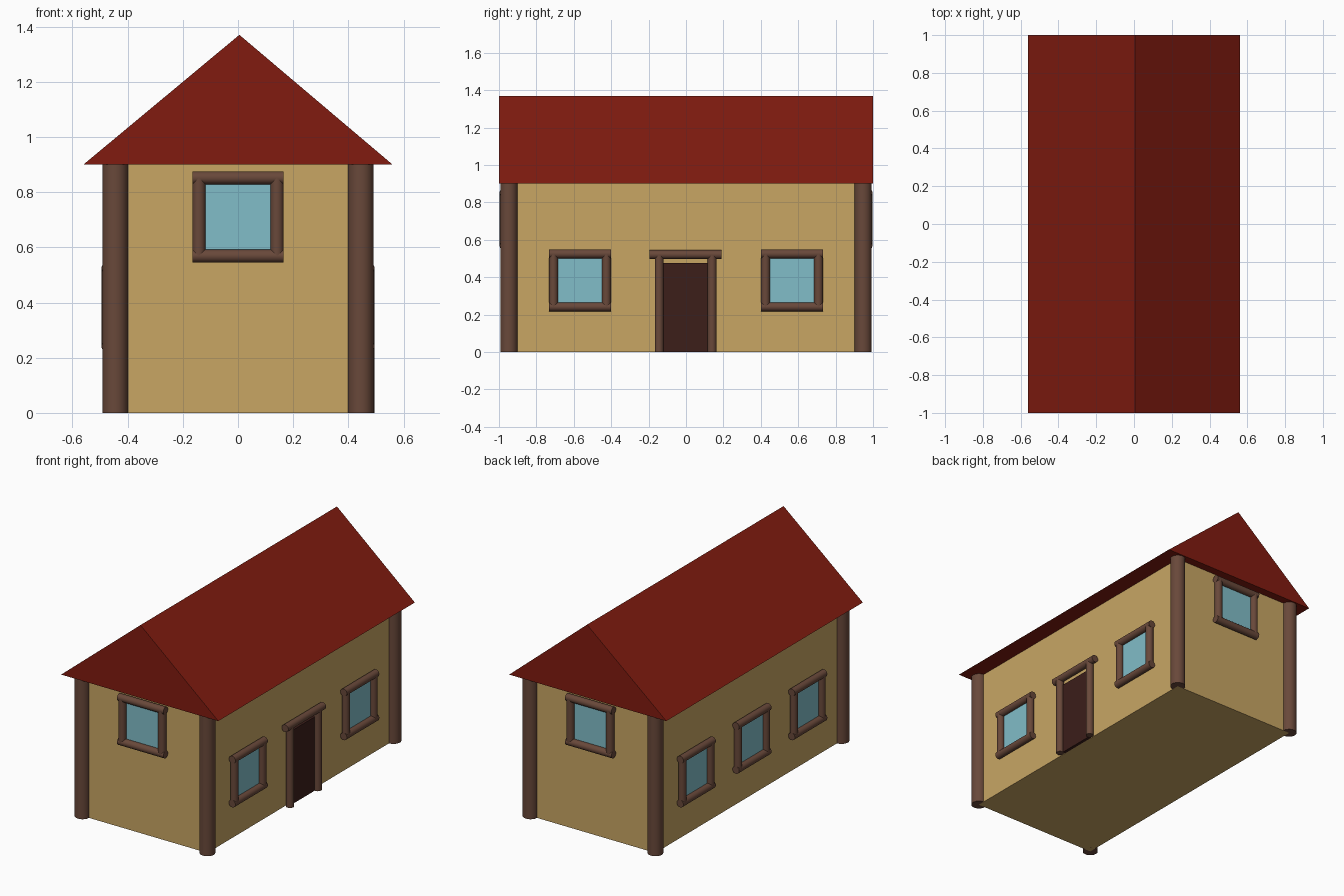
import bpy, bmesh, math
from mathutils import Vector, Matrix

if "Cube" in bpy.data.objects:
    bpy.data.objects.remove(bpy.data.objects["Cube"])


def material(name, rgb):
    m = bpy.data.materials.new(name)
    m.diffuse_color = (*rgb, 1)
    m.use_nodes = True
    m.node_tree.nodes["Principled BSDF"].inputs["Base Color"].default_value = m.diffuse_color
    return m


PLASTER = material("plaster", (0.58, 0.38, 0.127))
TILE = material("roof_red", (0.22, 0.011, 0.005))
TIMBER = material("timber", (0.14, 0.065, 0.042))
GLASS = material("glass", (0.22, 0.51, 0.58))
DARK = material("door_wood", (0.045, 0.013, 0.01))

HX, HY, EAVE, RIDGE = 0.445, 0.947, 0.90, 1.37   # wall half sizes and heights
BAR = 0.0235                                     # frame log radius


def finish(name, bm, mat, matrix=Matrix(), smooth=False):
    bmesh.ops.recalc_face_normals(bm, faces=bm.faces)
    me = bpy.data.meshes.new(name)
    bm.to_mesh(me)
    bm.free()
    ob = bpy.data.objects.new(name, me)
    ob.matrix_world = matrix
    me.materials.append(mat)
    bpy.context.collection.objects.link(ob)
    if smooth:
        bpy.ops.object.select_all(action='DESELECT')
        ob.select_set(True)
        bpy.context.view_layer.objects.active = ob
        bpy.ops.object.shade_smooth_by_angle(angle=math.radians(40))


def box(name, lo, hi, mat, matrix=Matrix()):
    lo, hi = Vector(lo), Vector(hi)
    bm = bmesh.new()
    bmesh.ops.create_cube(bm, size=1, matrix=Matrix.Translation((lo + hi) / 2)
                          @ Matrix.Diagonal((*(hi - lo), 1)))
    finish(name, bm, mat, matrix)


def logs(name, segments, radius, matrix=Matrix()):
    """Round logs, each given by its two end points."""
    bm = bmesh.new()
    for a, b in segments:
        a, b = Vector(a), Vector(b)
        d = b - a
        turn = d.to_track_quat('Z', 'Y').to_matrix().to_4x4()
        bmesh.ops.create_cone(bm, cap_ends=True, segments=32, radius1=radius,
                              radius2=radius, depth=d.length,
                              matrix=Matrix.Translation((a + b) / 2) @ turn)
    finish(name, bm, TIMBER, matrix, smooth=True)


def on_wall(angle, dist, along):
    """Local frame on a wall: x along it, -y outward, z up."""
    return Matrix.Rotation(math.radians(angle), 4, 'Z') @ Matrix.Translation((along, -dist, 0))


def window(name, angle, dist, along, z):
    m = on_wall(angle, dist, along) @ Matrix.Translation((0, 0, z))
    c, e, y = 0.1415, 0.165, -0.026
    box(name + "_pane", (-0.125, -0.02, -0.125), (0.125, 0.01, 0.125), GLASS, m)
    logs(name + "_frame",
         [((-e, y, s * c), (e, y, s * c)) for s in (-1, 1)]
         + [((s * c, y, -c), (s * c, y, c)) for s in (-1, 1)], BAR, m)


# Walls
box("walls", (-HX, -HY, 0), (HX, HY, EAVE), PLASTER)

# Gable roof: solid triangular prism
bm = bmesh.new()
tri = bm.faces.new([bm.verts.new((x, -1, z)) for x, z in
                    ((-0.56, EAVE), (0.56, EAVE), (0.005, RIDGE))])
ext = bmesh.ops.extrude_face_region(bm, geom=[tri], use_keep_orig=True)
bmesh.ops.translate(bm, vec=(0, 2, 0),
                    verts=[v for v in ext["geom"] if isinstance(v, bmesh.types.BMVert)])
finish("roof", bm, TILE)

# Corner posts
for sx, xn in ((-1, "left"), (1, "right")):
    for sy, yn in ((-1, "front"), (1, "back")):
        logs(f"{yn}_{xn}_post", [((sx * HX, sy * HY, 0), (sx * HX, sy * HY, EAVE))], 0.046)

# Windows on all four sides
window("front_window", 0, HY, 0, 0.71)
window("back_window", 180, HY, 0, 0.71)
for i, y in enumerate((-0.567, 0.567)):
    window(f"right_window_{i + 1}", 90, HX, y, 0.383)
for i, y in enumerate((-0.567, 0, 0.567)):
    window(f"left_window_{i + 1}", -90, HX, y, 0.383)

# Door on the right side
m = on_wall(90, HX, -0.002)
box("door", (-0.125, -0.02, 0), (0.125, 0.01, 0.475), DARK, m)
logs("door_frame",
     [((s * 0.1415, -0.026, 0), (s * 0.1415, -0.026, 0.515)) for s in (-1, 1)]
     + [((-0.192, -0.026, 0.521), (0.192, -0.026, 0.521))], BAR, m)
